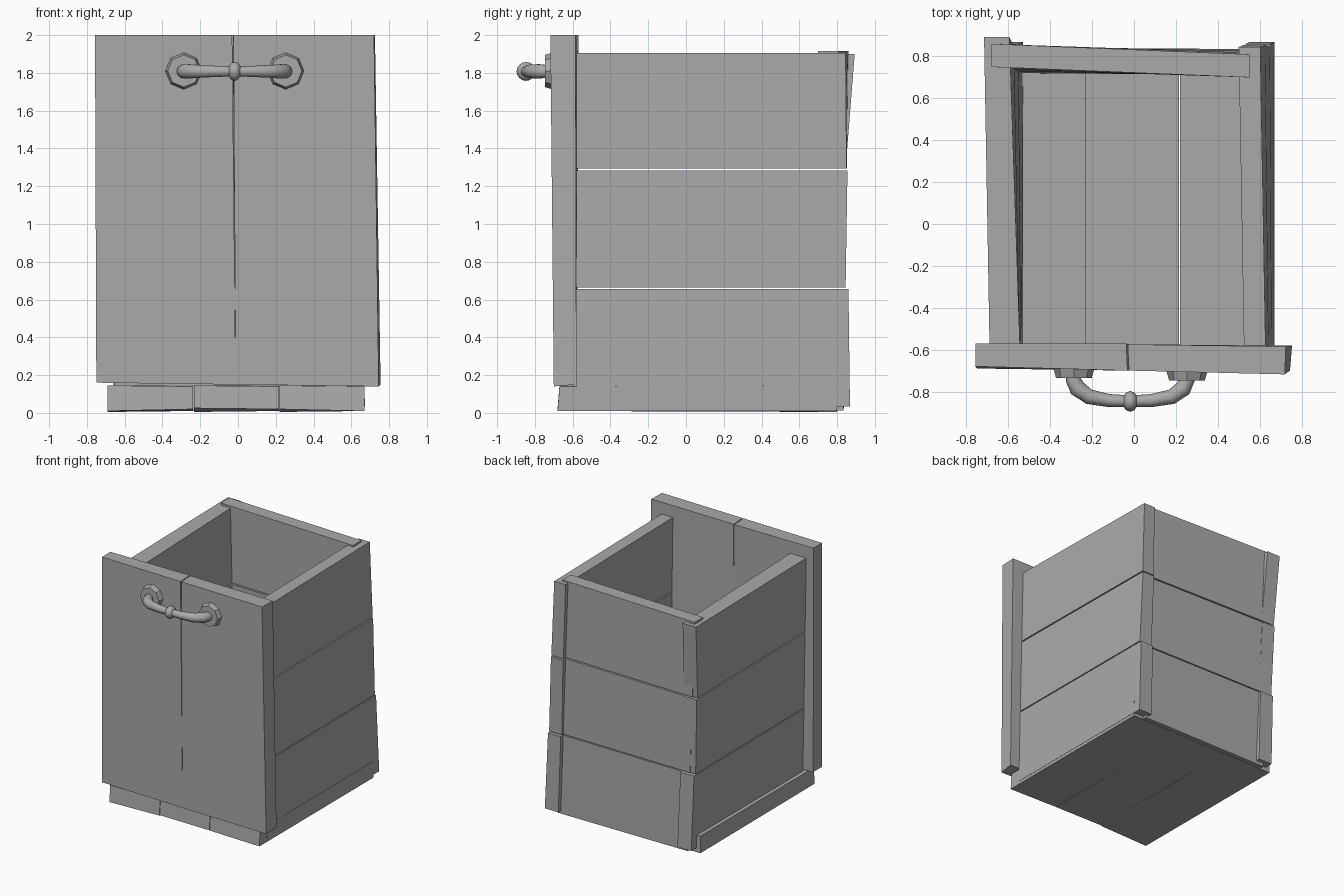
import bpy, bmesh, math
from mathutils import Vector, Matrix

cube = bpy.data.objects.get("Cube")
if cube:
    bpy.data.objects.remove(cube, do_unlink=True)

grey = bpy.data.materials.new("plain grey")
grey.use_nodes = True
COLOUR = (0.4, 0.4, 0.4, 1)
grey.diffuse_color = COLOUR
grey.node_tree.nodes["Principled BSDF"].inputs["Base Color"].default_value = COLOUR


def finish(name, bm, smooth=False):
    bmesh.ops.recalc_face_normals(bm, faces=bm.faces)
    mesh = bpy.data.meshes.new(name)
    bm.to_mesh(mesh)
    bm.free()
    mesh.materials.append(grey)
    obj = bpy.data.objects.new(name, mesh)
    bpy.context.collection.objects.link(obj)
    if smooth:
        bpy.ops.object.select_all(action='DESELECT')
        obj.select_set(True)
        bpy.context.view_layer.objects.active = obj
        bpy.ops.object.shade_smooth_by_angle(angle=math.radians(50))
    return obj


def board(name, low, high):
    """Six-sided plank from a lower and an upper ring of four corners."""
    bm = bmesh.new()
    a, b = ([bm.verts.new(p) for p in ring] for ring in (low, high))
    bm.faces.new(a)
    bm.faces.new(b)
    for i in range(4):
        j = (i + 1) % 4
        bm.faces.new((a[i], a[j], b[j], b[i]))
    return finish(name, bm)


def ring(corners, z):
    return [Vector((x, y, z)) for x, y in corners]


def stack(name, low, high, backs=None):
    """Three planks on top of each other, with thin gaps between them."""
    z0, z1 = low[0].z, high[0].z
    spans = [(z0, 0.656), (0.664, 1.284), (1.294, z1)]
    for n, span in enumerate(spans):
        rings = []
        for k, z in enumerate(span):
            t = (z - z0) / (z1 - z0)
            r = [p.lerp(q, t) for p, q in zip(low, high)]
            if backs:
                r[2].y = r[3].y = backs[n][k]
            rings.append(r)
        board(f"{name}_{n + 1}", *rings)


# Floor planks
for n, (x0, x1, za, zb) in enumerate([(-0.69, -0.237, 0.01, 0.02),
                                      (-0.233, 0.216, 0.025, 0.02),
                                      (0.22, 0.67, 0.02, 0.01)]):
    def row(z0, z1, y0):
        return [Vector((x0, y0, z0)), Vector((x1, y0, z1)),
                Vector((x1, 0.8, z0 if z0 > 0.1 else 0.01)),
                Vector((x0, 0.8, z0 if z0 > 0.1 else 0.005))]
    board(f"floor_plank_{n + 1}", row(za, zb, -0.68), row(0.145, 0.14, -0.67))

# Side walls, leaning a little
stack("left_wall_plank",
      ring([(0.55, -0.58), (0.672, -0.58), (0.672, 0.86), (0.55, 0.86)], 0.035),
      ring([(0.525, -0.58), (0.628, -0.58), (0.603, 0.84), (0.50, 0.84)], 1.905),
      backs=[(0.868, 0.86), (0.845, 0.855), (0.85, 0.845)])
stack("right_wall_plank",
      ring([(-0.53, -0.575), (-0.655, -0.575), (-0.655, 0.86), (-0.53, 0.86)], 0.04),
      ring([(-0.545, -0.575), (-0.69, -0.575), (-0.716, 0.89), (-0.595, 0.89)], 1.9),
      backs=[(0.868, 0.86), (0.84, 0.855), (0.845, 0.893)])

# Back wall
stack("back_wall_plank",
      ring([(-0.60, 0.72), (0.58, 0.72), (0.58, 0.835), (-0.60, 0.835)], 0.012),
      ring([(-0.68, 0.75), (0.553, 0.70), (0.553, 0.81), (-0.68, 0.86)], 1.917))

# Front panel, two upright boards
board("front_panel_right",
      [Vector(p) for p in [(-0.75, -0.69, 0.16), (-0.012, -0.70, 0.15),
                           (-0.012, -0.58, 0.15), (-0.75, -0.575, 0.16)]],
      ring([(-0.757, -0.68), (-0.031, -0.70), (-0.037, -0.57), (-0.757, -0.57)], 2.0))
board("front_panel_left",
      [Vector(p) for p in [(-0.012, -0.70, 0.15), (0.745, -0.70, 0.14),
                           (0.755, -0.58, 0.15), (-0.012, -0.58, 0.15)]],
      ring([(-0.024, -0.70), (0.72, -0.718), (0.725, -0.585), (-0.03, -0.575)], 2.0))

# Octagonal handle plates
for name, x, y in [("right_handle_plate", -0.287, -0.713),
                   ("left_handle_plate", 0.253, -0.725)]:
    bm = bmesh.new()
    bmesh.ops.create_cone(bm, cap_ends=True, segments=8, radius1=0.098,
                          radius2=0.085, depth=0.045)
    bmesh.ops.transform(bm, verts=bm.verts,
                        matrix=Matrix.Translation((x, y, 1.81))
                        @ Matrix.Rotation(math.pi / 2, 4, 'X'))
    finish(name, bm)

# Curved handle bar, swept as rings that thin out near the middle
path = [(-0.29, -0.71, 0.034), (-0.29, -0.745, 0.036), (-0.27, -0.785, 0.04),
        (-0.215, -0.825, 0.036), (-0.12, -0.843, 0.031), (-0.018, -0.847, 0.028),
        (0.085, -0.843, 0.031), (0.18, -0.825, 0.036), (0.235, -0.785, 0.04),
        (0.253, -0.745, 0.036), (0.253, -0.715, 0.034)]
bm = bmesh.new()
rings = []
for i, (x, y, r) in enumerate(path):
    a, b = path[max(i - 1, 0)], path[min(i + 1, len(path) - 1)]
    side = Vector((a[1] - b[1], b[0] - a[0], 0)).normalized()
    rings.append([bm.verts.new(Vector((x, y, 1.808)) + r * (
        side * math.cos(t * math.tau / 10) + Vector((0, 0, math.sin(t * math.tau / 10)))))
        for t in range(10)])
for a, b in zip(rings, rings[1:]):
    for t in range(10):
        u = (t + 1) % 10
        bm.faces.new((a[t], a[u], b[u], b[t]))
bm.faces.new(rings[0])
bm.faces.new(rings[-1])
finish("handle_bar", bm, smooth=True)

# Bead at the middle of the bar
bm = bmesh.new()
bmesh.ops.create_uvsphere(bm, u_segments=10, v_segments=8, radius=0.05)
bmesh.ops.transform(bm, verts=bm.verts,
                    matrix=Matrix.Translation((-0.018, -0.847, 1.808))
                    @ Matrix.Diagonal((0.75, 1, 1, 1)))
finish("handle_bead", bm, smooth=True)
